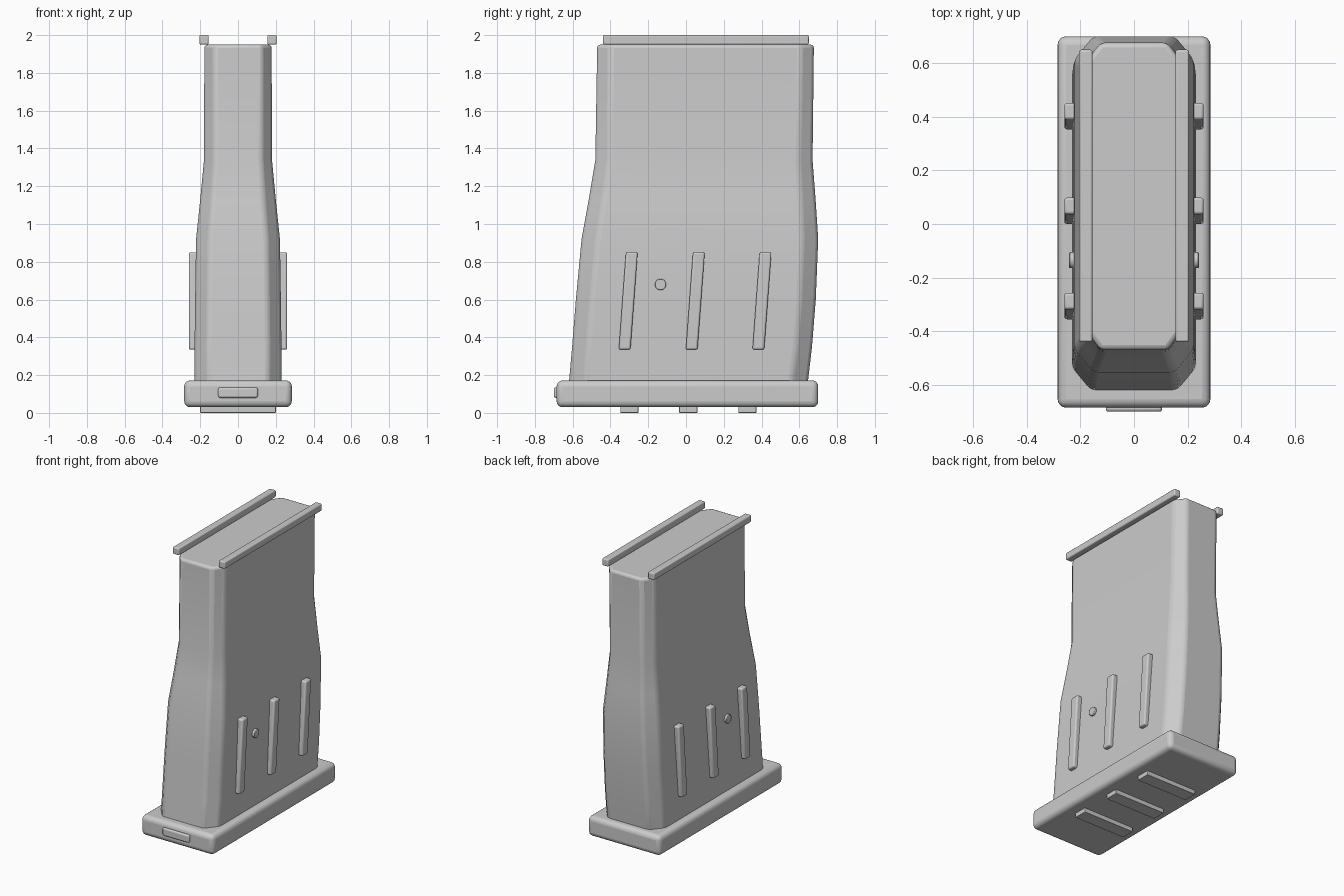
import bpy, bmesh, math
from mathutils import Matrix

if "Cube" in bpy.data.objects:
    bpy.data.objects.remove(bpy.data.objects["Cube"])


def finish(name, bm, bevel=0.0, segments=3, angle=30):
    bmesh.ops.recalc_face_normals(bm, faces=bm.faces)
    me = bpy.data.meshes.new(name)
    bm.to_mesh(me)
    bm.free()
    ob = bpy.data.objects.new(name, me)
    bpy.context.collection.objects.link(ob)
    bpy.ops.object.select_all(action='DESELECT')
    ob.select_set(True)
    bpy.context.view_layer.objects.active = ob
    if bevel:
        m = ob.modifiers.new("Bevel", 'BEVEL')
        m.width = bevel
        m.segments = segments
        m.limit_method = 'ANGLE'
        m.angle_limit = math.radians(25)
    bpy.ops.object.shade_smooth_by_angle(angle=math.radians(angle))
    return ob


def box(name, x, y, z, bevel, shear=0.0, segments=3):
    """Box from (min, max) ranges; shear leans it along y as z rises."""
    bm = bmesh.new()
    bmesh.ops.create_cube(bm, size=1)
    for v in bm.verts:
        up = v.co.z + 0.5
        v.co = [r[0] + (c + 0.5) * (r[1] - r[0]) for c, r in zip(v.co, (x, y, z))]
        v.co.y += shear * up
    return finish(name, bm, bevel, segments)


# Body: chamfered rectangle lofted up the height
# each section: z, half width, front y, back y, chamfer x, chamfer y
sections = [
    (0.10, 0.232, -0.625, 0.638, 0.07, 0.085),
    (0.35, 0.230, -0.603, 0.667, 0.07, 0.085),
    (0.60, 0.227, -0.583, 0.687, 0.07, 0.085),
    (0.92, 0.222, -0.553, 0.70, 0.07, 0.085),
    (1.13, 0.200, -0.515, 0.686, 0.064, 0.08),
    (1.34, 0.180, -0.480, 0.67, 0.055, 0.075),
    (1.95, 0.178, -0.470, 0.677, 0.053, 0.07),
]
bm = bmesh.new()
rings = []
for z, w, f, b, cx, cy in sections:
    pts = [(-w + cx, f), (w - cx, f), (w, f + cy), (w, b - cy),
           (w - cx, b), (-w + cx, b), (-w, b - cy), (-w, f + cy)]
    rings.append([bm.verts.new((x, y, z)) for x, y in pts])
for lo, hi in zip(rings, rings[1:]):
    for i in range(8):
        j = (i + 1) % 8
        bm.faces.new((lo[i], lo[j], hi[j], hi[i]))
bm.faces.new(rings[0][::-1])
bm.faces.new(rings[-1])
finish("body", bm, 0.018, 3, 35)

# Floor plate, front catch and floor grip bars
box("floor_plate", (-0.285, 0.285), (-0.685, 0.70), (0.03, 0.172), 0.032, segments=4)
box("front_catch", (-0.105, 0.105), (-0.70, -0.66), (0.08, 0.135), 0.01)
for i, y in enumerate((-0.30, 0.012, 0.325)):
    box(f"floor_bar_{i + 1}", (-0.20, 0.20), (y - 0.048, y + 0.048), (0.0, 0.05), 0.004)

for side, s in (("left", -1), ("right", 1)):
    # Feed lips
    box(f"feed_lip_{side}", sorted((s * 0.155, s * 0.205)), (-0.44, 0.65), (1.95, 2.0), 0.008)
    # Slanted side ribs
    for i, y in enumerate((-0.325, 0.03, 0.383)):
        box(f"side_rib_{side}_{i + 1}", sorted((s * 0.20, s * 0.26)),
            (y - 0.031, y + 0.031), (0.335, 0.85), 0.01, shear=0.038)
    # Side pin
    bm = bmesh.new()
    bmesh.ops.create_cone(bm, cap_ends=True, segments=24, radius1=0.03, radius2=0.03, depth=0.06,
                          matrix=Matrix.Translation((s * 0.212, -0.135, 0.68))
                          @ Matrix.Rotation(math.pi / 2, 4, 'Y'))
    finish(f"side_pin_{side}", bm, 0.004, 2)
